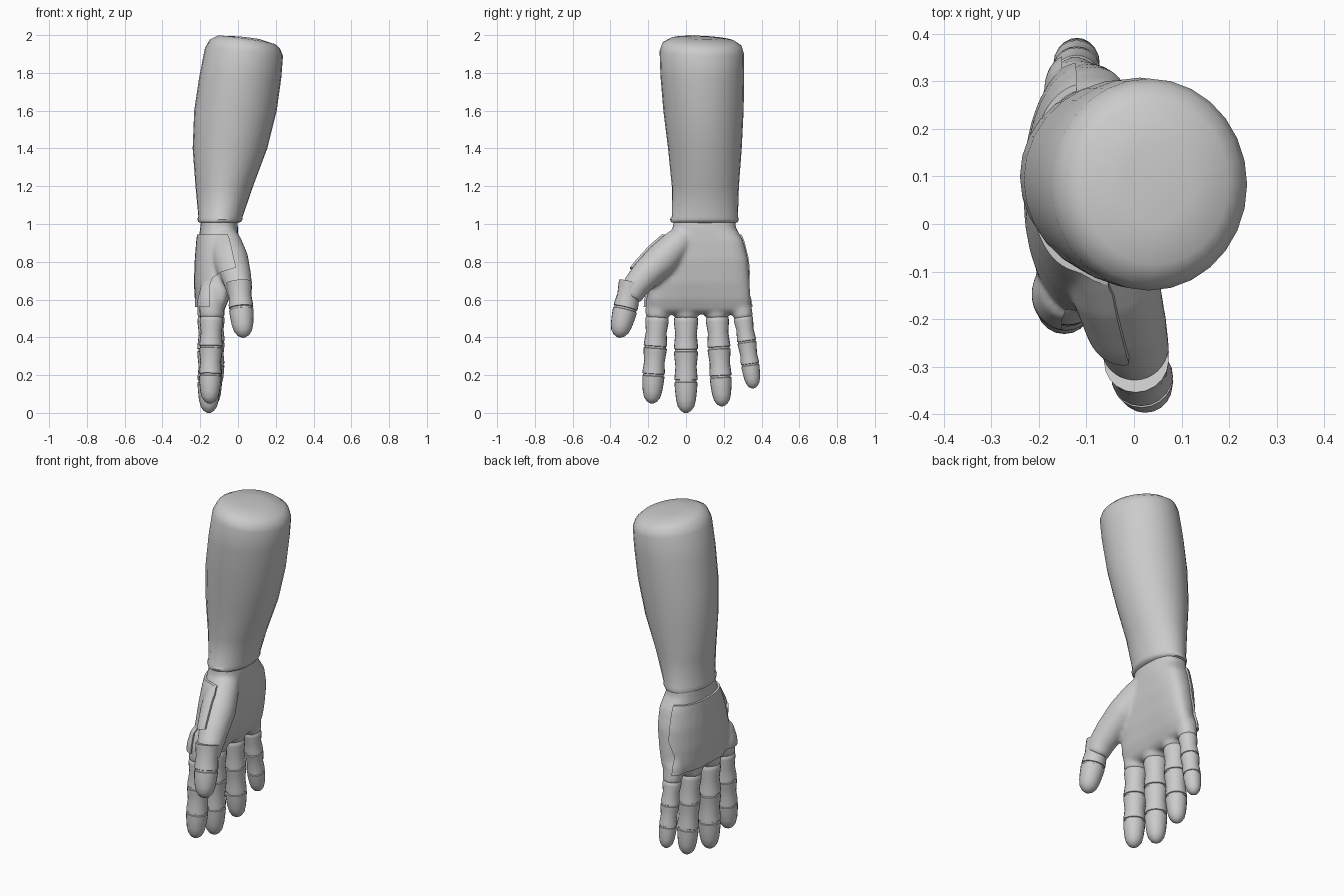
import bpy, bmesh, math
from mathutils import Vector as V

if "Cube" in bpy.data.objects:
    bpy.data.objects.remove(bpy.data.objects["Cube"])


def mesh_object(name, rings, smooth=True, angle=50):
    """Skin a stack of equal rings and close both ends with fans."""
    bm = bmesh.new()
    vs = [[bm.verts.new(p) for p in r] for r in rings]
    n = len(vs[0])
    for a, b in zip(vs, vs[1:]):
        for i in range(n):
            bm.faces.new((a[i], a[(i + 1) % n], b[(i + 1) % n], b[i]))
    for r in (vs[0], vs[-1]):
        c = bm.verts.new(sum((v.co for v in r), V()) / n)
        for i in range(n):
            bm.faces.new((r[i], r[(i + 1) % n], c))
    bmesh.ops.recalc_face_normals(bm, faces=bm.faces[:])
    me = bpy.data.meshes.new(name)
    bm.to_mesh(me)
    bm.free()
    ob = bpy.data.objects.new(name, me)
    bpy.context.collection.objects.link(ob)
    if smooth:
        shade(ob, angle)
    return ob


def activate(ob):
    bpy.ops.object.select_all(action='DESELECT')
    ob.select_set(True)
    bpy.context.view_layer.objects.active = ob


def shade(ob, angle):
    activate(ob)
    bpy.ops.object.shade_smooth_by_angle(angle=math.radians(angle))


def apply_modifier(ob, kind, **props):
    activate(ob)
    m = ob.modifiers.new(kind, kind)
    for k, v in props.items():
        setattr(m, k, v)
    bpy.ops.object.modifier_apply(modifier=m.name)


def section(x0, x1, y0, y1, z, tilt=0, power=1.0, n=28):
    """Rounded horizontal section given by its extents."""
    pts = []
    for i in range(n):
        a = 2 * math.pi * i / n
        c, s = math.cos(a), math.sin(a)
        dx = (x1 - x0) / 2 * math.copysign(abs(c) ** power, c)
        dy = (y1 - y0) / 2 * math.copysign(abs(s) ** power, s)
        pts.append(V(((x0 + x1) / 2 + dx, (y0 + y1) / 2 + dy, z + tilt * dx + tilt * .3 * dy)))
    return pts


def tube(name, path, n=20):
    """Round tube through (point, radius) pairs."""
    rings = []
    for i, (p, r) in enumerate(path):
        t = (path[min(i + 1, len(path) - 1)][0] - path[max(i - 1, 0)][0]).normalized()
        u = V((0, 1, 0)).cross(t).normalized()
        w = t.cross(u)
        rings.append([p + r * (math.cos(2 * math.pi * k / n) * u + math.sin(2 * math.pi * k / n) * w)
                      for k in range(n)])
    return mesh_object(name, rings, angle=40)


# forearm sleeve with a small collar at the wrist
mesh_object("forearm", [section(*s) for s in (
    (-.19, -.01, -.06, .26, 1.005), (-.21, .015, -.08, .275, 1.01),
    (-.215, .025, -.085, .28, 1.025), (-.21, .025, -.075, .275, 1.04),
    (-.225, .08, -.075, .28, 1.2), (-.24, .155, -.095, .295, 1.4),
    (-.232, .205, -.12, .305, 1.6), (-.205, .23, -.135, .308, 1.78),
    (-.175, .238, -.14, .306, 1.91, -.1), (-.15, .225, -.125, .295, 1.95, -.14),
    (-.11, .20, -.085, .26, 1.973, -.15), (-.02, .12, .0, .17, 1.985, -.12))])

# finger lines: base, tip, radius
FINGERS = {
    "index_finger": (V((-.14, -.152, .51)), V((-.15, -.182, .05)), .061),
    "middle_finger": (V((-.15, 0, .51)), V((-.155, 0, 0)), .063),
    "ring_finger": (V((-.145, .165, .51)), V((-.14, .192, .035)), .060),
    "little_finger": (V((-.122, .302, .51)), V((-.12, .358, .13)), .050),
}
PROFILE = [(0, .9), (.02, 1), (.06, 1.02), (.18, .9), (.30, 1), (.335, 1.02), (.34, .93),
           (.36, .93), (.365, 1.02), (.42, .98), (.52, .89), (.62, .96), (.655, .97),
           (.66, .89), (.68, .89), (.685, .97), (.76, .93), (.86, .84), (.93, .70),
           (.975, .46), (1, .15)]


def finger(name, base, tip, r, start=0):
    prof = PROFILE[start:]
    t0 = prof[0][0]
    tube(name, [(base.lerp(tip, (t - t0) / (1 - t0)), r * k) for t, k in prof])


for name, (base, tip, r) in FINGERS.items():
    finger(name, base, tip, r)
finger("thumb", V((.005, -.288, .69)), V((.03, -.358, .40)), .067, 8)

# palm, arched across the knuckles
rings = [section(*s, 0, .8) for s in (
    (-.195, -.005, -.065, .26, 1.03), (-.20, -.0, -.07, .265, .98),
    (-.21, .0, -.11, .305, .91), (-.218, -.005, -.15, .33, .81),
    (-.222, -.025, -.185, .338, .69), (-.217, -.05, -.20, .342, .6),
    (-.21, -.075, -.195, .335, .545), (-.19, -.10, -.17, .31, .525))]
for r in rings:
    for p in r:
        if p.z < .95:
            p.x += .45 * (p.y - .07) ** 2
parts = [mesh_object("palm", rings)]

# thumb muscle and knuckle stubs melt into the palm
parts.append(tube("thumb_base", [
    (V((-.08, .03, .96)), .06), (V((-.06, -.04, .90)), .08), (V((-.035, -.125, .815)), .09),
    (V((-.01, -.215, .73)), .08), (V((.005, -.27, .665)), .071), (V((.012, -.298, .61)), .062)]))
for base, tip, r in FINGERS.values():
    d = (tip - base).normalized()
    parts.append(tube("knuckle", [(base - d * .16, r * .8), (base - d * .08, r * 1.1),
                                  (base, r * 1.05), (base + d * .012, r * .9)]))
activate(parts[0])
for p in parts:
    p.select_set(True)
bpy.ops.object.join()
palm = parts[0]
apply_modifier(palm, 'REMESH', mode='VOXEL', voxel_size=.011)
apply_modifier(palm, 'SMOOTH', factor=.5, iterations=8)

# cutter with the outline of the hand plate, narrower on the little finger side
OUTLINE = [(-.5, .945), (-.05, .945), (-.01, .77), (-.09, .745), (-.135, .715),
           (-.152, .67), (-.152, .56), (-.5, .56)]
cutter = mesh_object("plate_cutter", [
    [V((x, -.5, z)) for x, z in OUTLINE], [V((x, -.15, z)) for x, z in OUTLINE],
    [V((min(x, -.12 - .001 * i), .25, z)) for i, (x, z) in enumerate(OUTLINE)],
    [V((min(x, -.12 - .001 * i), .5, z)) for i, (x, z) in enumerate(OUTLINE)]], smooth=False)
cutter.hide_render = True

# raised plate on the back of the hand
plate = palm.copy()
plate.data = palm.data.copy()
plate.name = "back_plate"
bpy.context.collection.objects.link(plate)
apply_modifier(plate, 'DISPLACE', strength=.012, mid_level=0)
apply_modifier(plate, 'BOOLEAN', operation='INTERSECT', object=cutter, solver='EXACT')
apply_modifier(plate, 'BOOLEAN', operation='DIFFERENCE', object=palm, solver='EXACT')
bpy.data.objects.remove(cutter)
shade(palm, 60)
shade(plate, 40)
